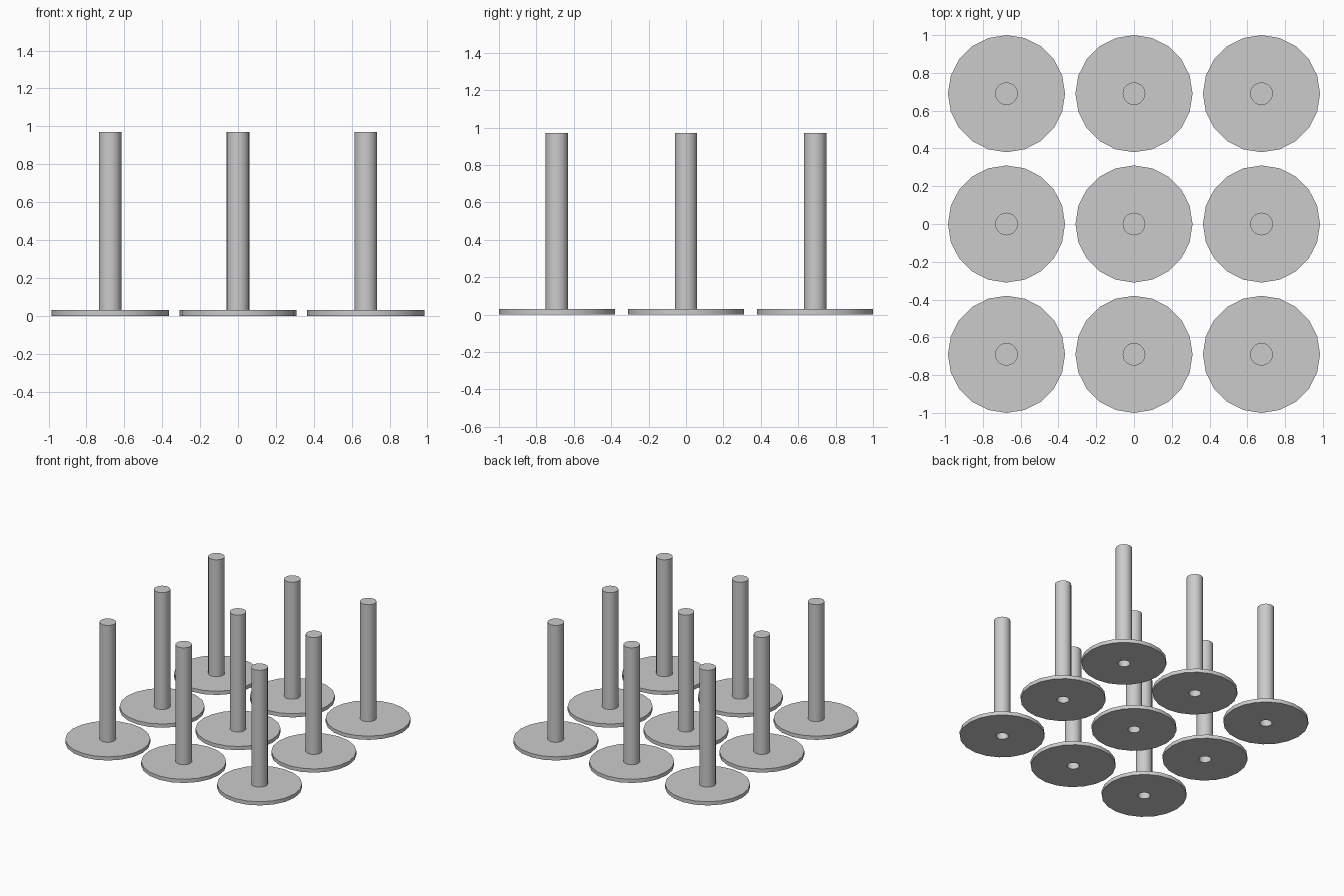
import bpy, bmesh
from math import cos, sin, tau, radians

SIDES = 20
BASE_R, BASE_T = 0.31, 0.03
POST_R, POST_TOP = 0.06, 0.97
BORE_R, BORE_TOP = 0.045, 0.93
STEP_X, STEP_Y = 0.675, 0.69

cube = bpy.data.objects.get("Cube")
if cube:
    bpy.data.objects.remove(cube)

grey = bpy.data.materials.new("plain_grey")
grey.use_nodes = True
grey.diffuse_color = (0.6, 0.6, 0.6, 1)
grey.node_tree.nodes["Principled BSDF"].inputs["Base Color"].default_value = (0.6, 0.6, 0.6, 1)


def lathe(name, profile):
    """Turn a (radius, height) profile about the z axis; radius 0 closes it."""
    bm = bmesh.new()
    rings = []
    for r, z in profile:
        if r == 0:
            rings.append([bm.verts.new((0, 0, z))] * SIDES)
        else:
            rings.append([bm.verts.new((r * cos(tau * i / SIDES), r * sin(tau * i / SIDES), z))
                          for i in range(SIDES)])
    for low, high in zip(rings, rings[1:]):
        for i in range(SIDES):
            j = (i + 1) % SIDES
            corners = dict.fromkeys((low[i], low[j], high[j], high[i]))
            bm.faces.new(list(corners))
    mesh = bpy.data.meshes.new(name)
    bm.to_mesh(mesh)
    bm.free()
    mesh.materials.append(grey)
    obj = bpy.data.objects.new(name, mesh)
    bpy.context.collection.objects.link(obj)
    bpy.ops.object.select_all(action='DESELECT')
    obj.select_set(True)
    bpy.context.view_layer.objects.active = obj
    bpy.ops.object.shade_smooth_by_angle(angle=radians(30))
    return obj


# Round foot with a hole in the underside, and a capped hollow post
base = lathe("round_base", [(BORE_R, 0), (BASE_R, 0), (BASE_R, BASE_T), (POST_R, BASE_T)])
post = lathe("hollow_post", [(0, BORE_TOP), (BORE_R, BORE_TOP), (BORE_R, 0)])
shell = lathe("post_shell", [(POST_R, BASE_T), (POST_R, POST_TOP), (0, POST_TOP)])
post.name = "post_bore"

# Repeat the stand in a three by three grid
for part in (base, post, shell):
    for col in (-1, 0, 1):
        for row in (-1, 0, 1):
            item = part if col == row == 0 else part.copy()
            item.location = (col * STEP_X, row * STEP_Y, 0)
            if item is not part:
                bpy.context.collection.objects.link(item)
